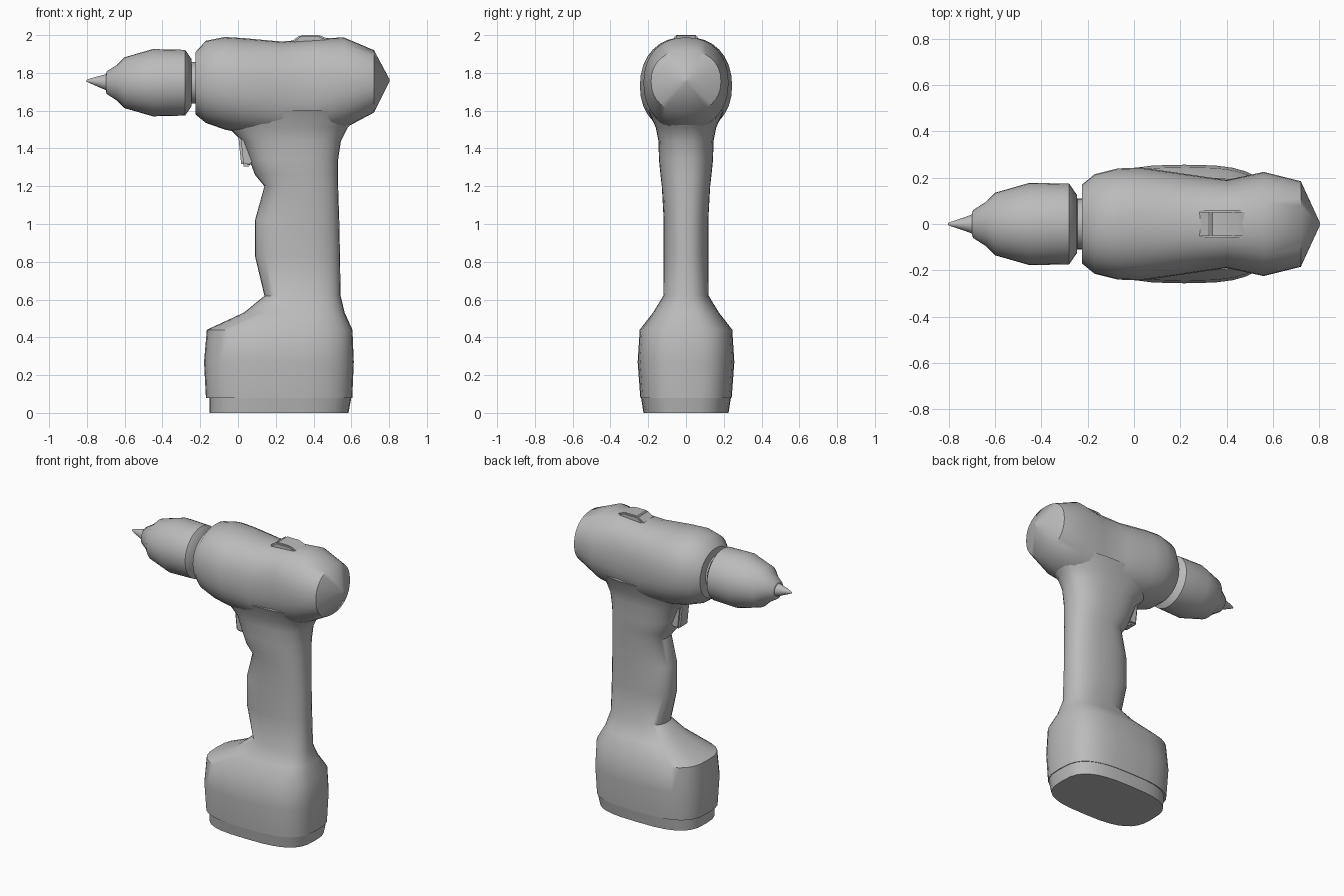
import bpy, bmesh, math
from mathutils import Vector

if "Cube" in bpy.data.objects:
    bpy.data.objects.remove(bpy.data.objects["Cube"])

grey = bpy.data.materials.new("plain grey")
grey.use_nodes = True
grey.diffuse_color = (0.5, 0.5, 0.5, 1)
grey.node_tree.nodes["Principled BSDF"].inputs["Base Color"].default_value = (0.5, 0.5, 0.5, 1)


def finish(name, bm, angle=35):
    bmesh.ops.recalc_face_normals(bm, faces=bm.faces)
    mesh = bpy.data.meshes.new(name)
    bm.to_mesh(mesh)
    bm.free()
    mesh.materials.append(grey)
    obj = bpy.data.objects.new(name, mesh)
    bpy.context.collection.objects.link(obj)
    bpy.ops.object.select_all(action='DESELECT')
    obj.select_set(True)
    bpy.context.view_layer.objects.active = obj
    bpy.ops.object.shade_smooth_by_angle(angle=math.radians(angle))
    return obj


def superellipse(power, sides):
    for i in range(sides):
        a = 2 * math.pi * i / sides
        c, s = math.cos(a), math.sin(a)
        yield (math.copysign(abs(c) ** (2 / power), c),
               math.copysign(abs(s) ** (2 / power), s))


def loft(name, sections, axis, angle=35, sides=32):
    """Sections: position on axis, low and high limit, half width, roundness."""
    bm = bmesh.new()
    rings = []
    for pos, low, high, half, power in sections:
        mid, reach = (low + high) / 2, (high - low) / 2
        ring = []
        for u, v in superellipse(power, sides):
            p = mid + reach * u
            co = (p, half * v, pos) if axis == 'Z' else (pos, half * v, p)
            ring.append(bm.verts.new(co))
        rings.append(ring)
    for a, b in zip(rings, rings[1:]):
        for i in range(sides):
            j = (i + 1) % sides
            bm.faces.new((a[i], a[j], b[j], b[i]))
    bm.faces.new(rings[0])
    bm.faces.new(rings[-1])
    return finish(name, bm, angle)


def prism(name, outline, half, bevel):
    """Side outline in x and z, extruded across y."""
    bm = bmesh.new()
    face = bm.faces.new([bm.verts.new((x, -half, z)) for x, z in outline])
    moved = bmesh.ops.extrude_face_region(bm, geom=[face])["geom"]
    bmesh.ops.translate(bm, vec=Vector((0, 2 * half, 0)),
                        verts=[v for v in moved if isinstance(v, bmesh.types.BMVert)])
    bmesh.ops.bevel(bm, geom=bm.edges[:], offset=bevel, segments=2, affect='EDGES')
    return finish(name, bm)


# Base plate under the battery
loft("base_plate", [(0, -0.15, 0.585, 0.225, 3), (0.08, -0.15, 0.60, 0.238, 3)], 'Z')

# Battery and grip in one continuous shell
loft("battery_and_grip", [
    (0.08, -0.17, 0.605, 0.242, 3),
    (0.27, -0.18, 0.613, 0.256, 3),
    (0.44, -0.165, 0.606, 0.245, 3),
    (0.53, 0.03, 0.565, 0.175, 2.7),
    (0.62, 0.14, 0.543, 0.12, 2.5),
    (0.83, 0.09, 0.54, 0.118, 2.4),
    (1.02, 0.09, 0.536, 0.118, 2.4),
    (1.20, 0.14, 0.53, 0.128, 2.4),
    (1.26, 0.09, 0.53, 0.135, 2.4),
    (1.34, 0.06, 0.53, 0.143, 2.4),
    (1.44, 0.02, 0.545, 0.146, 2.4),
    (1.51, -0.05, 0.58, 0.16, 2.4),
    (1.60, -0.12, 0.68, 0.20, 2.4)], 'Z', 50)

# Motor housing
loft("motor_housing", [
    (-0.225, 1.58, 1.91, 0.17, 2.1),
    (-0.17, 1.535, 1.97, 0.215, 2.2),
    (-0.07, 1.50, 1.99, 0.24, 2.2),
    (0.03, 1.48, 1.984, 0.244, 2.2),
    (0.23, 1.46, 1.966, 0.215, 2.3),
    (0.40, 1.46, 1.98, 0.19, 2.3),
    (0.56, 1.505, 1.988, 0.225, 2.2),
    (0.72, 1.59, 1.92, 0.185, 2.2),
    (0.803, 1.755, 1.765, 0.005, 2)], 'X', 40)

# Chuck, neck and bit, turned about the drive axis
centre = 1.748
turned = [(-0.20, 0.11), (-0.245, 0.11), (-0.246, 0.125), (-0.28, 0.174), (-0.45, 0.178),
          (-0.60, 0.135), (-0.64, 0.095), (-0.695, 0.06), (-0.70, 0.045)]
loft("chuck", [(x, centre - r, centre + r, r, 2) for x, r in turned], 'X', 40)
loft("bit", [(-0.69, 1.705, 1.795, 0.045, 2), (-0.74, 1.726, 1.782, 0.026, 2),
             (-0.79, 1.748, 1.768, 0.01, 2), (-0.803, 1.754, 1.762, 0.004, 2)], 'X', 40)

# Trigger
prism("trigger", [(0.0, 1.48), (0.018, 1.305), (0.07, 1.305), (0.11, 1.36), (0.11, 1.48)], 0.05, 0.012)

# Selector switch on top
prism("selector_switch", [(0.26, 1.95), (0.33, 2.0), (0.43, 2.0), (0.50, 1.97), (0.50, 1.94)], 0.06, 0.008)
